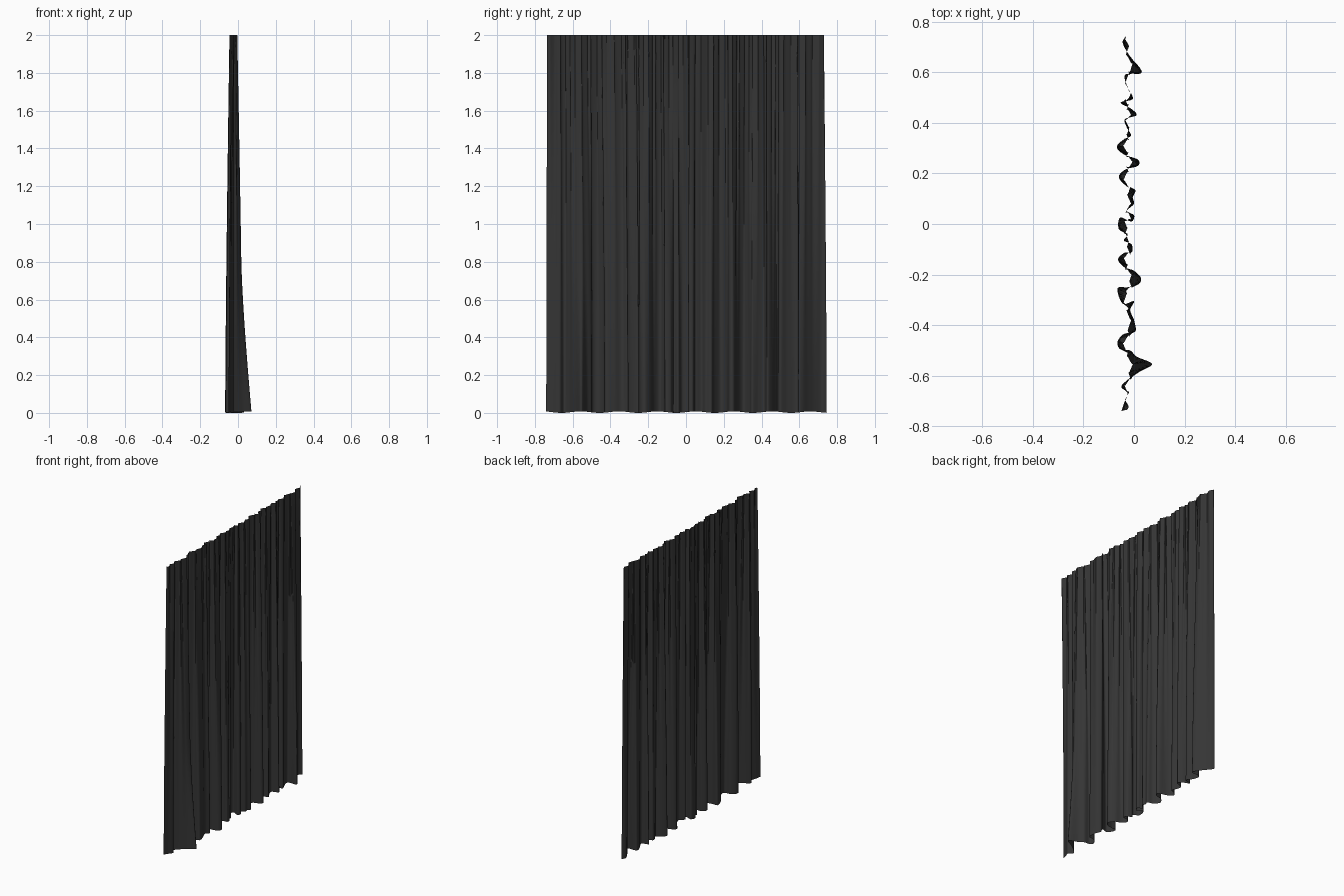
import bpy, math
from mathutils import Vector

if "Cube" in bpy.data.objects:
    bpy.data.objects.remove(bpy.data.objects["Cube"])

# Hem line seen from above, (x, y) in hundredths, running from -y to +y
HEM = [(-5, -74), (-4, -71), (-2.5, -67), (-5, -64.5), (-3, -62), (1, -59), (2.5, -56.5),
       (2.5, -54.5), (0.5, -52.5), (-1.5, -50), (-5.5, -49.5), (-6.5, -46.5), (-4, -43.5), (0.5, -42.5),
       (0, -38), (-1.5, -34), (0, -30.5), (-4.5, -31.5), (-6.5, -25.5), (-2.5, -25), (1.5, -24),
       (2.8, -21.5), (0, -18.5), (-4, -17), (-6.3, -14), (-4, -11.5), (-0.8, -11), (-1, -8),
       (-4, -6.5), (-2.5, -4), (-6, -2), (-5.5, 2.5), (-1, 1), (0, 3.5), (-3, 5), (0, 8),
       (-0.5, 10.5), (0.5, 13.5), (-3, 15), (-6, 18.5), (-3.5, 21.5), (1.5, 23), (1.5, 25.5),
       (-4, 27.5), (-6.8, 30.5), (-4, 33.5), (-1.2, 35), (-3, 38.5), (-3.5, 41.5), (1, 43),
       (-1, 45.5), (-5.3, 48), (-0.5, 49.5), (-2.5, 54), (-3.5, 59), (2.5, 59.5), (2.5, 61.5),
       (-0.5, 65), (-3, 68.5), (-4.5, 72), (-3, 74.5)]
PTS = [Vector(p) * 0.01 for p in HEM]
STEPS, ROWS, HEIGHT = 9, 48, 2.0


def smooth_path(pts, steps):
    """Rounded path through the points (Catmull-Rom)."""
    ext = [pts[0]] + pts + [pts[-1]]
    out = []
    for i in range(len(pts) - 1):
        a, b, c, d = ext[i:i + 4]
        for k in range(steps):
            t = k / steps
            out.append(0.5 * (2 * b + (c - a) * t + (2 * a - 5 * b + 4 * c - d) * t * t
                              + (3 * b - a - 3 * c + d) * t ** 3))
    return out + [pts[-1].copy()]


hem = smooth_path(PTS, STEPS)
n = len(hem)

# Arc length lets the gathered top spread the cloth evenly
arc = [0.0]
for p, q in zip(hem, hem[1:]):
    arc.append(arc[-1] + (q - p).length)

# Curtain heading: tight, shallow pleats that follow the hem folds
head = []
for i, p in enumerate(hem):
    s = arc[i] / arc[-1]
    even = -0.735 + 1.465 * s
    edge = min(1, 20 * s, 20 * (1 - s))
    phase = 2 * math.pi * 29 * s + 1.5 * math.sin(17 * s)
    x = -0.025 + 0.26 * (p.x + 0.025) + 0.009 * math.sin(phase)
    y = 0.7 * p.y + 0.3 * even + 0.006 * edge * math.sin(2 * phase)
    head.append(Vector((max(-0.046, min(-0.004, x)), max(-0.735, min(0.73, y)))))

# Sheet of cloth, blended from hem to heading
verts, faces = [], []
for r in range(ROWS + 1):
    f = r / ROWS
    w = f ** 1.35
    flare = max(0, 1 - f / 0.4) ** 1.5
    for i in range(n):
        p = hem[i].lerp(head[i], w)
        # large fold kicking out near one end of the hem
        p.x += 0.044 * flare * math.exp(-((hem[i].y + 0.555) / 0.022) ** 2)
        wave = 0.004 + 0.004 * math.sin(hem[i].y * 31)
        verts.append((p.x, p.y, wave * (1 - f) + HEIGHT * f))
for r in range(ROWS):
    for i in range(n - 1):
        a = r * n + i
        faces.append((a, a + 1, a + n + 1, a + n))

mesh = bpy.data.meshes.new("curtain")
mesh.from_pydata(verts, [], faces)
curtain = bpy.data.objects.new("curtain", mesh)
bpy.context.collection.objects.link(curtain)
mesh.shade_smooth()

# Dark cloth
cloth = bpy.data.materials.new("dark_cloth")
cloth.diffuse_color = (0.035, 0.035, 0.035, 1)
cloth.use_nodes = True
cloth.node_tree.nodes["Principled BSDF"].inputs["Base Color"].default_value = cloth.diffuse_color
mesh.materials.append(cloth)
